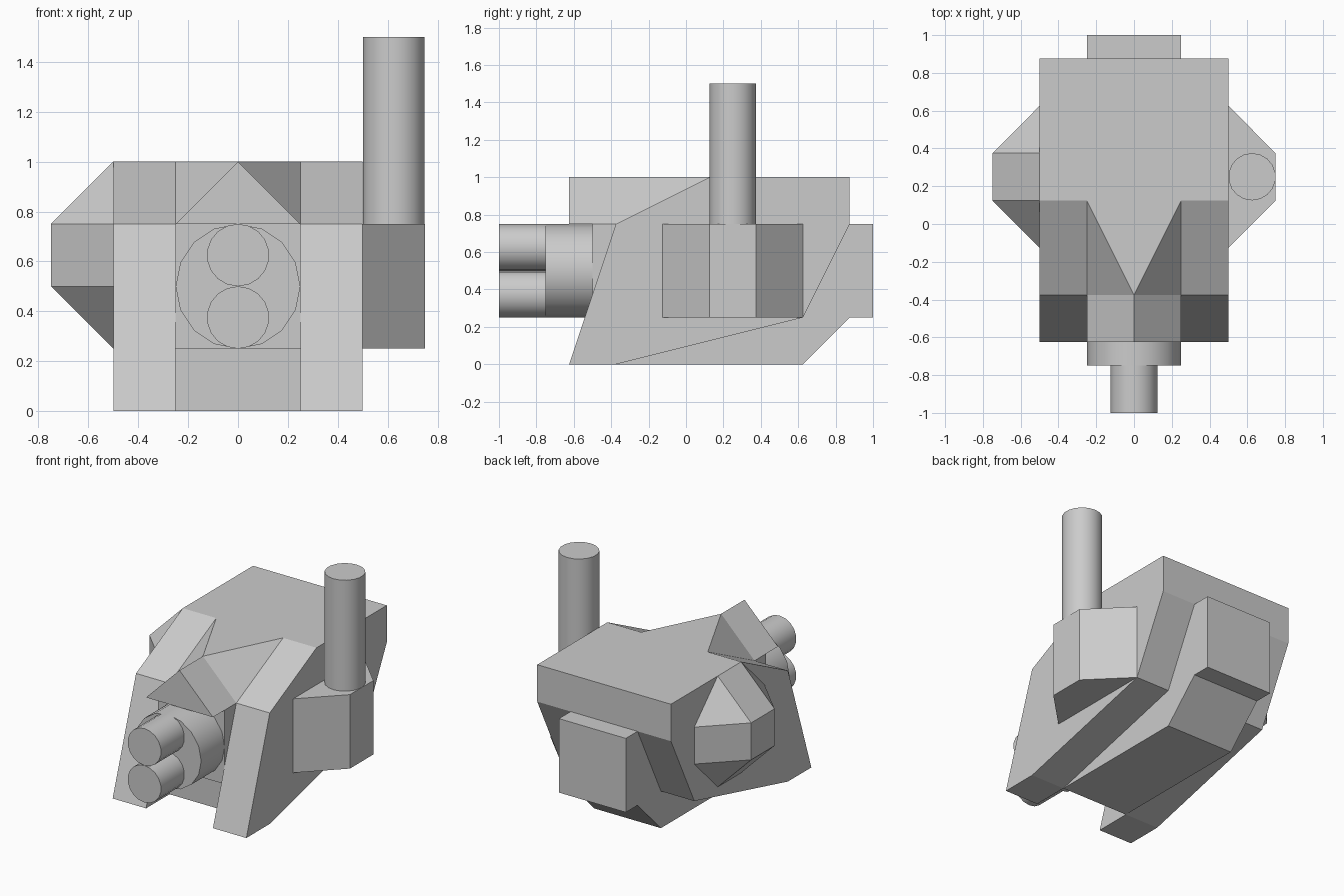
import bpy, bmesh, math

if "Cube" in bpy.data.objects:
    bpy.data.objects.remove(bpy.data.objects["Cube"])


def finish(name, bm):
    bmesh.ops.recalc_face_normals(bm, faces=bm.faces)
    mesh = bpy.data.meshes.new(name)
    bm.to_mesh(mesh)
    bm.free()
    ob = bpy.data.objects.new(name, mesh)
    bpy.context.collection.objects.link(ob)
    return ob


def extrude_x(name, profile, x0, x1):
    """Extrude a (y, z) profile from x0 to x1."""
    bm = bmesh.new()
    face = bm.faces.new([bm.verts.new((x0, y, z)) for y, z in profile])
    ext = bmesh.ops.extrude_face_region(bm, geom=[face])
    moved = [v for v in ext["geom"] if isinstance(v, bmesh.types.BMVert)]
    bmesh.ops.translate(bm, vec=(x1 - x0, 0, 0), verts=moved)
    return finish(name, bm)


def hull(name, points):
    bm = bmesh.new()
    verts = [bm.verts.new(p) for p in points]
    bmesh.ops.convex_hull(bm, input=verts)
    bmesh.ops.dissolve_limit(bm, angle_limit=0.01, verts=bm.verts, edges=bm.edges)
    return finish(name, bm)


def cylinder(name, radius, length, loc, sides, along_y=False):
    bm = bmesh.new()
    bmesh.ops.create_cone(bm, cap_ends=True, segments=sides, radius1=radius,
                          radius2=radius, depth=length)
    ob = finish(name, bm)
    ob.location = loc
    if along_y:
        ob.rotation_euler.x = math.pi / 2
    bpy.ops.object.select_all(action='DESELECT')
    ob.select_set(True)
    bpy.context.view_layer.objects.active = ob
    bpy.ops.object.shade_smooth_by_angle(angle=math.radians(35))
    return ob


# Side plates with forward prongs
plate = [(-0.625, 0), (-0.375, 0.75), (0.125, 1), (0.875, 1), (0.875, 0.75),
         (0.625, 0.25), (-0.375, 0)]
for side, s in (("left", -1), ("right", 1)):
    extrude_x(side + "_plate", plate, s * 0.25, s * 0.5)

# Central hull, roof wedge and brow over the gun
extrude_x("centre_hull", [(-0.375, 0), (-0.375, 0.75), (0.125, 0.75), (0.125, 1),
                          (0.875, 1), (0.875, 0.25), (0.625, 0)], -0.25, 0.25)
hull("roof_wedge", [(0, -0.375, 1)] + [(x, y, z) for x in (-0.25, 0.25)
     for y, z in ((0.125, 1), (0.125, 0.75), (-0.375, 0.75))])
hull("brow", [(x, y, z) for y in (-0.625, -0.375)
              for x, z in ((-0.25, 0.75), (0.25, 0.75), (0, 1))])

# Gun mount block and rear box
for name, y0, y1 in (("gun_mount", -0.5, -0.375), ("rear_box", 0.875, 1)):
    extrude_x(name, [(y0, 0.25), (y1, 0.25), (y1, 0.75), (y0, 0.75)], -0.25, 0.25)

# Twin gun barrels on a round collar
cylinder("gun_collar", 0.25, 0.25, (0, -0.625, 0.5), 16, True)
for name, z in (("lower_barrel", 0.375), ("upper_barrel", 0.625)):
    cylinder(name, 0.125, 0.25, (0, -0.875, z), 18, True)

# Right pod with upright stack
hull("right_pod", [(x, y, z) for z in (0.25, 0.75) for x, y in
                   ((0.5, -0.125), (0.75, 0.125), (0.75, 0.375), (0.5, 0.625))])
cylinder("stack", 0.125, 0.75, (0.625, 0.25, 1.125), 18)

# Left faceted pod
hull("left_pod",
     [(-0.75, y, z) for y in (0.125, 0.375) for z in (0.5, 0.75)] +
     [(-0.5, y, z) for y in (0.125, 0.375) for z in (0.25, 1)] +
     [(-0.5, y, z) for y in (-0.125, 0.625) for z in (0.5, 0.75)])
